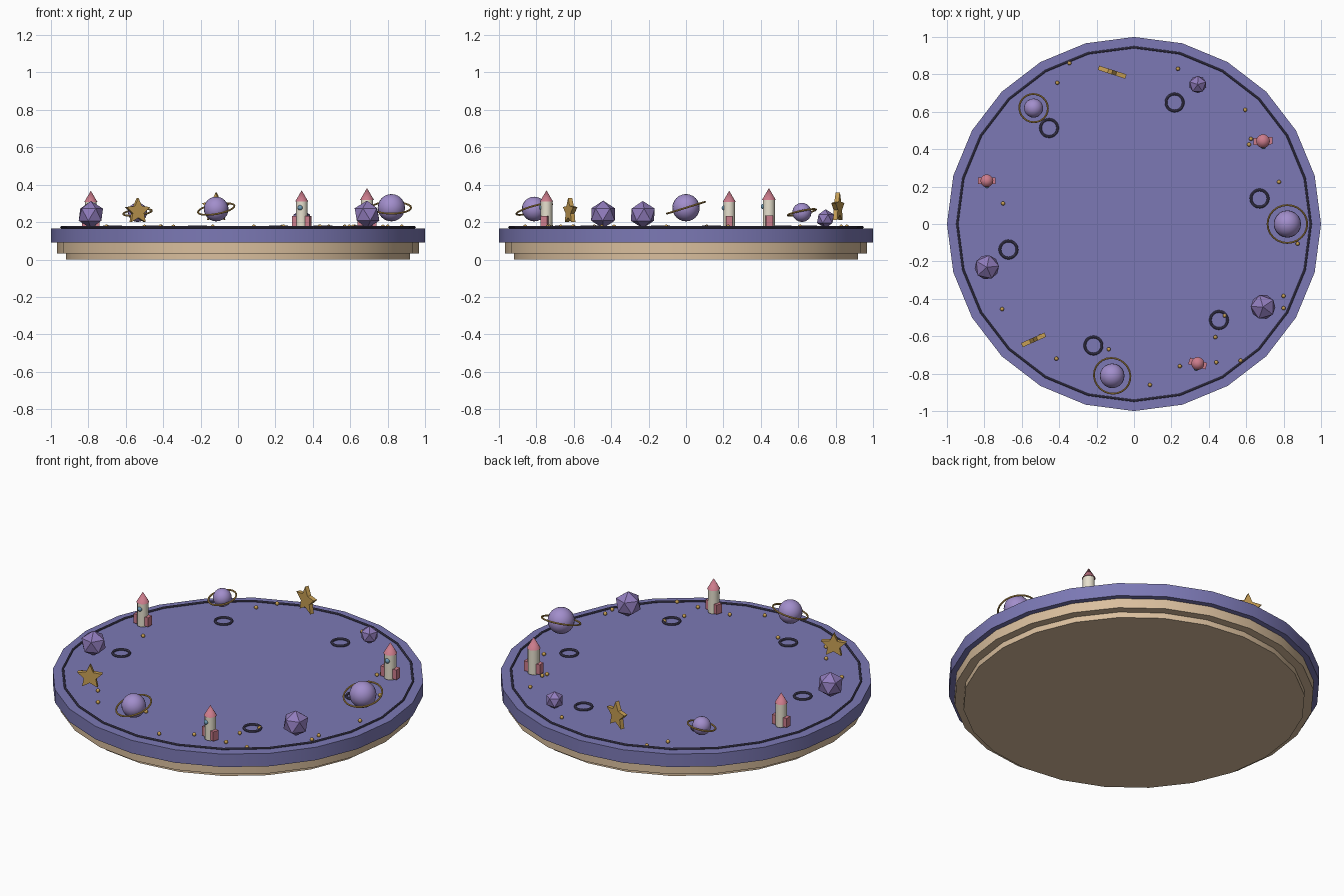
import bpy, math
from mathutils import Matrix

if "Cube" in bpy.data.objects:
    bpy.data.objects.remove(bpy.data.objects["Cube"])

ops = bpy.ops.mesh


def material(name, rgb):
    m = bpy.data.materials.new(name)
    m.diffuse_color = (*rgb, 1)
    m.use_nodes = True
    m.node_tree.nodes["Principled BSDF"].inputs["Base Color"].default_value = m.diffuse_color
    return m


INDIGO = material("indigo", (0.20, 0.19, 0.46))
LILAC = material("lilac", (0.36, 0.27, 0.60))
CRYSTAL = material("crystal", (0.28, 0.20, 0.50))
GOLD = material("gold", (0.58, 0.35, 0.09))
TAN = material("tan", (0.70, 0.52, 0.34))
PINK = material("pink", (0.60, 0.20, 0.26))
CREAM = material("cream", (0.80, 0.75, 0.62))
BLUE = material("blue", (0.15, 0.32, 0.45))
DARK = material("dark", (0.08, 0.07, 0.14))
TOP = 0.167  # height of the disc's upper face


def finish(name, mat, smooth=True):
    o = bpy.context.object
    o.name = name
    o.data.materials.append(mat)
    if smooth:
        bpy.ops.object.shade_smooth_by_angle(angle=math.radians(40))
    return o


def disc(name, r, z0, z1, mat):
    ops.primitive_cylinder_add(vertices=24, radius=r, depth=z1 - z0, location=(0, 0, (z0 + z1) / 2))
    finish(name, mat)


def ball(name, loc, r, mat, seg=16, rings=10):
    ops.primitive_uv_sphere_add(segments=seg, ring_count=rings, radius=r, location=loc)
    return finish(name, mat)


def ring(name, loc, big, small, mat, rot=(0, 0, 0), seg=24):
    ops.primitive_torus_add(major_segments=seg, minor_segments=8, major_radius=big,
                            minor_radius=small, location=loc, rotation=rot)
    return finish(name, mat)


def planet(x, y, z, r, ring_r, rot):
    ball("planet", (x, y, z), r, LILAC, 20, 12)
    ring("planet_ring", (x, y, z), ring_r, 0.005, GOLD, rot)


def crystal(x, y, r, turn):
    ops.primitive_ico_sphere_add(subdivisions=1, radius=r, location=(x, y, TOP + r), rotation=(0, 0, turn))
    finish("crystal", CRYSTAL, False)


def rocket(x, y, s, turn):
    def place(px, py, pz):
        c, n = math.cos(turn), math.sin(turn)
        return (x + s * (px * c - py * n), y + s * (px * n + py * c), TOP + s * pz)
    ops.primitive_cylinder_add(vertices=12, radius=0.031 * s, depth=0.14 * s, location=place(0, 0, 0.075))
    finish("rocket_body", CREAM)
    ops.primitive_cone_add(vertices=12, radius1=0.035 * s, radius2=0, depth=0.06 * s,
                           location=place(0, 0, 0.173))
    finish("rocket_nose", PINK)
    ball("rocket_window", place(0, -0.027, 0.11), 0.014 * s, BLUE, 12, 8)
    for side in (-1, 1):
        ops.primitive_cube_add(size=1, location=place(side * 0.036, 0, 0.038), rotation=(0, 0, turn))
        fin = finish("rocket_fin", PINK, False)
        fin.scale = (0.024 * s, 0.036 * s, 0.055 * s)


def star(x, y, z, r, turn):
    # Upright five-pointed plate in the local xz plane
    n, t = 10, 0.012
    verts = []
    for d in (-t, t):
        for k in range(n):
            a = math.pi / 2 + k * math.pi / 5
            q = r if k % 2 == 0 else r * 0.48
            verts.append((q * math.cos(a), d, q * math.sin(a)))
    faces = [list(range(n)), list(range(2 * n - 1, n - 1, -1))]
    faces += [[k, k + n, (k + 1) % n + n, (k + 1) % n] for k in range(n)]
    me = bpy.data.meshes.new("star")
    me.from_pydata(verts, [], faces)
    me.materials.append(GOLD)
    o = bpy.data.objects.new("star", me)
    bpy.context.collection.objects.link(o)
    o.matrix_world = Matrix.Translation((x, y, z)) @ Matrix.Rotation(turn, 4, 'Z')


# Stacked base discs and inlaid border
disc("base_foot", 0.92, 0.0, 0.035, TAN)
disc("base_step", 0.968, 0.033, 0.092, TAN)
disc("top_disc", 1.0, 0.09, TOP, INDIGO)
ring("border_inlay", (0, 0, 0.173), 0.945, 0.006, DARK)


def spot(i):
    a = i * math.tau / 11
    return 0.82 * math.cos(a), 0.82 * math.sin(a)


# Eleven ornaments evenly spaced around the rim
planet(*spot(0), 0.277, 0.073, 0.106, (0.30, 0, 0))
planet(*spot(4), 0.252, 0.051, 0.077, (0.20, -0.12, 0))
planet(*spot(8), 0.270, 0.066, 0.099, (0.27, -0.18, 0))
rocket(*spot(1), 1.06, 0.05)
rocket(*spot(5), 0.99, 0.0)
rocket(*spot(9), 1.0, -0.3)
crystal(*spot(2), 0.051, 0.3)
crystal(*spot(6), 0.073, 0.1)
crystal(*spot(10), 0.074, 0.6)
star(*spot(3), 0.277, 0.081, -0.31)
star(*spot(7), 0.258, 0.072, 0.42)

# Six crater rings
for k in range(6):
    a = math.radians(11.5 + 60 * k)
    ring("crater_ring", (0.685 * math.cos(a), 0.685 * math.sin(a), 0.176), 0.046, 0.007, DARK, seg=20)

# Scattered golden beads
beads = [(-.345, .86), (-.41, .755), (.235, .83), (.595, .61), (.625, .455), (.615, .425), (.775, .225),
         (-.70, .11), (.875, -.105), (.80, -.385), (.80, -.45), (.485, -.49), (.435, -.605), (.44, -.74),
         (.57, -.73), (.245, -.76), (.085, -.86), (-.135, -.67), (-.415, -.72), (-.50, -.60), (-.705, -.455)]
for x, y in beads:
    ball("bead", (x, y, 0.176), 0.011, GOLD, 10, 6)
